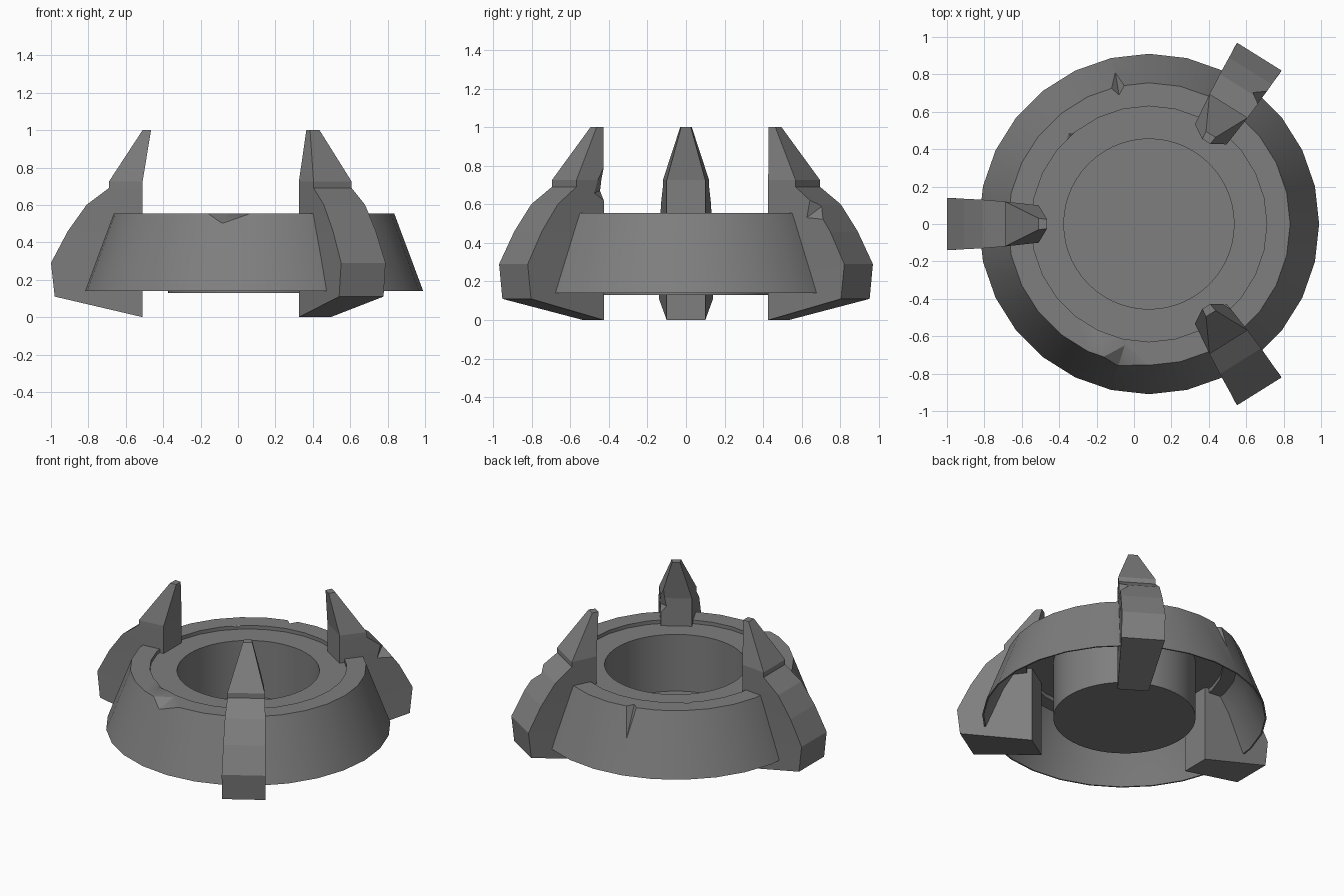
import bpy, bmesh, math
from mathutils import Vector

cube = bpy.data.objects.get("Cube")
if cube:
    bpy.data.objects.remove(cube)

grey = bpy.data.materials.new("stone_grey")
grey.use_nodes = True
colour = (0.21, 0.21, 0.21, 1)
grey.diffuse_color = colour
grey.node_tree.nodes["Principled BSDF"].inputs["Base Color"].default_value = colour

RING_X = 0.08


def finish(name, bm, smooth=False):
    bmesh.ops.recalc_face_normals(bm, faces=bm.faces)
    mesh = bpy.data.meshes.new(name)
    bm.to_mesh(mesh)
    bm.free()
    mesh.materials.append(grey)
    obj = bpy.data.objects.new(name, mesh)
    bpy.context.collection.objects.link(obj)
    if smooth:
        smooth_edges(obj)
    return obj


def smooth_edges(obj):
    bpy.ops.object.select_all(action='DESELECT')
    obj.select_set(True)
    bpy.context.view_layer.objects.active = obj
    bpy.ops.object.shade_smooth_by_angle(angle=math.radians(30))


def lathe(name, profile, sides, closed):
    """Spin a radius/height profile around the ring axis."""
    bm = bmesh.new()
    rows = []
    for r, z in profile:
        rows.append([bm.verts.new((RING_X + r * math.cos(math.tau * i / sides),
                                   r * math.sin(math.tau * i / sides), z))
                     for i in range(sides)])
    pairs = list(zip(rows, rows[1:]))
    if closed:
        pairs.append((rows[-1], rows[0]))
    for a, b in pairs:
        for i in range(sides):
            j = (i + 1) % sides
            bm.faces.new((a[i], a[j], b[j], b[i]))
    if not closed:
        bm.faces.new(rows[-1])
    return finish(name, bm)


def chip(obj, top, low, left, right):
    """Cut a V-shaped chip whose valley runs from top to low."""
    b, d, a, c = map(Vector, (top, low, left, right))
    mid = (b + d) / 2
    bm = bmesh.new()
    corners = (b + (b - d) / 2, d + (d - b) / 2, a * 2 - mid, c * 2 - mid)
    v = [bm.verts.new(p) for p in corners]
    for skip in range(4):
        bm.faces.new([v[i] for i in range(4) if i != skip])
    cutter = finish("chip_cutter", bm)
    cutter.hide_render = True
    mod = obj.modifiers.new("chip", 'BOOLEAN')
    mod.operation = 'DIFFERENCE'
    mod.solver = 'EXACT'
    mod.object = cutter
    bpy.context.view_layer.objects.active = obj
    bpy.ops.object.modifier_apply(modifier=mod.name)
    bpy.data.objects.remove(cutter)


# Sloped outer rim with a raised lip
rim = lathe("outer_rim", [(0.91, 0.14), (0.755, 0.555), (0.63, 0.555), (0.63, 0.5),
                          (0.72, 0.5), (0.785, 0.4), (0.90, 0.14)], 28, True)

# Chips in the outer edge and inner lip
chip(rim, (-0.05, -0.65, 0.555), (-0.09, -0.78, 0.49),
     (-0.18, -0.72, 0.555), (0.07, -0.755, 0.555))
chip(rim, (-0.08, 0.69, 0.555), (-0.10, 0.81, 0.355),
     (-0.12, 0.725, 0.555), (-0.055, 0.735, 0.555))
chip(rim, (-0.225, -0.575, 0.555), (-0.19, -0.53, 0.53),
     (-0.27, -0.515, 0.555), (-0.14, -0.59, 0.555))
chip(rim, (-0.35, 0.485, 0.555), (-0.32, 0.45, 0.53),
     (-0.36, 0.45, 0.555), (-0.31, 0.49, 0.555))
smooth_edges(rim)

# Inner deck and the deep round well
well = lathe("deck_and_well", [(0.66, 0.53), (0.455, 0.53), (0.455, 0.13)], 56, False)
smooth_edges(well)

# Claw levels: inner depth, half width, height; outer depth, half width, height
LEVELS = [
    (0.49, 0.10, 0.0, 0.02, 0.14, 0.11),
    (0.49, 0.10, 0.2, 0.0, 0.14, 0.29),
    (0.49, 0.10, 0.45, 0.09, 0.135, 0.46),
    (0.49, 0.10, 0.56, 0.19, 0.13, 0.6),
    (0.49, 0.10, 0.69, 0.31, 0.12, 0.69),
    (0.49, 0.10, 0.725, 0.31, 0.12, 0.725),
    (0.535, 0.025, 1.0, 0.49, 0.03, 1.0),
]


def placer(x, reach, degrees, mirror=1):
    """Map depth from the outer end, sideways offset and height to a point."""
    c, s = math.cos(math.radians(degrees)), math.sin(math.radians(degrees))

    def place(depth, side, z):
        r = reach - depth
        return (x + r * c + side * s, mirror * (r * s - side * c), z)
    return place


def claw(name, place):
    bm = bmesh.new()
    rows = []
    for di, wi, zi, do, wo, zo in LEVELS:
        points = ((di, -wi, zi), (di, wi, zi), (do, wo, zo), (do, -wo, zo))
        rows.append([bm.verts.new(place(*p)) for p in points])
    for a, b in zip(rows, rows[1:]):
        for i in range(4):
            j = (i + 1) % 4
            bm.faces.new((a[i], a[j], b[j], b[i]))
    bm.faces.new(rows[0])
    bm.faces.new(rows[-1])
    return finish(name, bm)


# Three claws gripping the ring
claw("right_claw", placer(RING_X, 1.08, 180))
back_place = placer(0.111, 1.055, 58)
front_place = placer(0.111, 1.055, 58, -1)
back_claw = claw("back_claw", back_place)
front_claw = claw("front_claw", front_place)

# Chips in the claw edges
chip(back_claw, back_place(0.18, 0.07, 0.59), back_place(0.24, 0.125, 0.53),
     back_place(0.22, 0.13, 0.62), back_place(0.13, 0.135, 0.52))
chip(front_claw, front_place(0.495, 0.06, 0.67), front_place(0.43, 0.105, 0.66),
     front_place(0.5, 0.08, 0.78), front_place(0.49, 0.10, 0.62))
